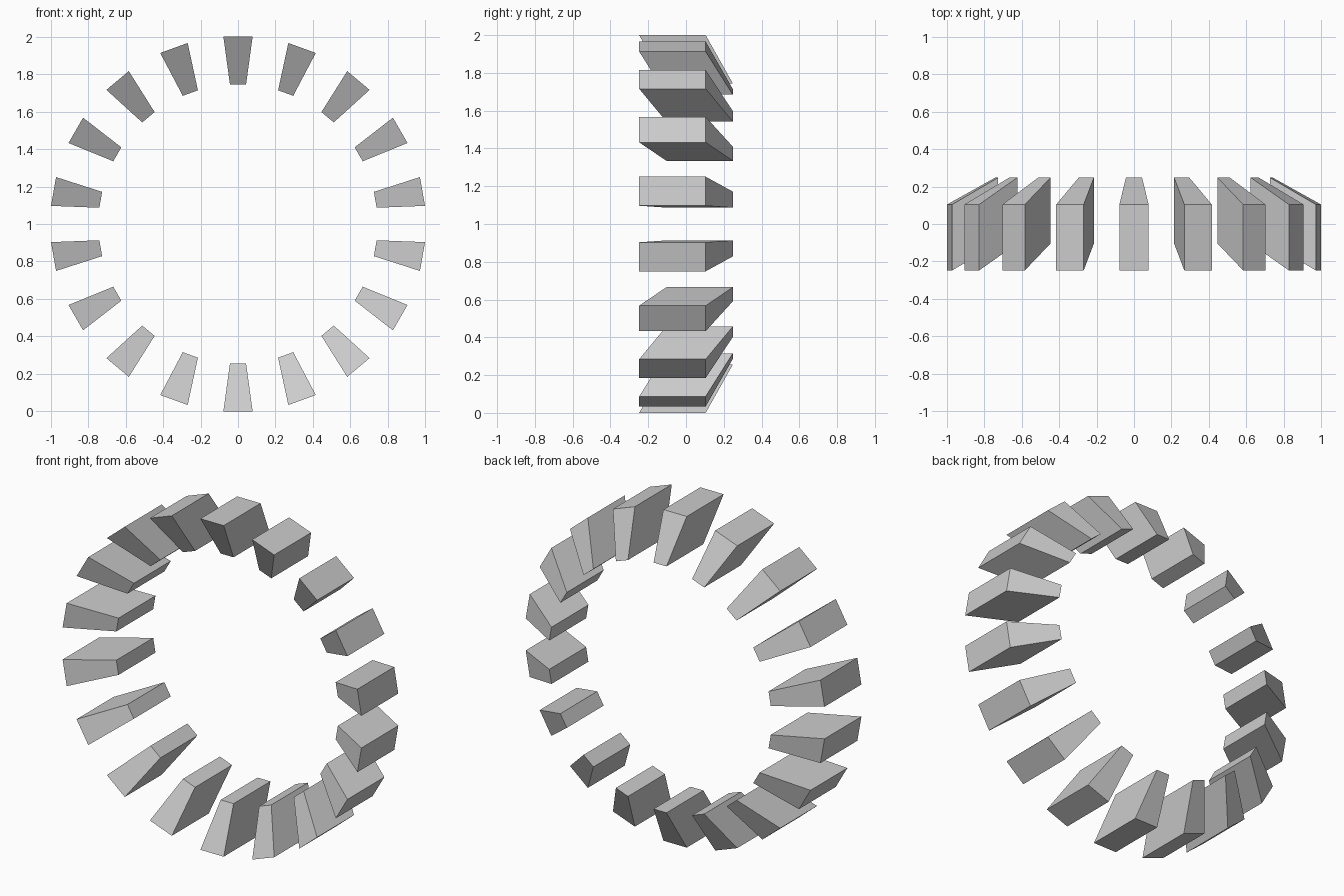
import bpy
import bmesh
from math import radians

if "Cube" in bpy.data.objects:
    bpy.data.objects.remove(bpy.data.objects["Cube"])

COUNT = 18
R_OUT, R_IN = 1.0, 0.744        # radii of outer and inner block faces
W_OUT, W_IN = 0.078, 0.043      # half widths at those radii


def block_mesh():
    # Tapered block leaning backwards towards the ring centre
    bm = bmesh.new()

    def face_corners(r, w, y0, y1):
        return [bm.verts.new(c) for c in
                ((-w, y0, r), (w, y0, r), (w, y1, r), (-w, y1, r))]

    outer = face_corners(R_OUT, W_OUT, -0.248, 0.104)
    inner = face_corners(R_IN, W_IN, -0.104, 0.248)
    bm.faces.new(outer)
    bm.faces.new(inner[::-1])
    for i in range(4):
        j = (i + 1) % 4
        bm.faces.new((outer[i], inner[i], inner[j], outer[j]))
    bmesh.ops.recalc_face_normals(bm, faces=bm.faces[:])
    mesh = bpy.data.meshes.new("ring_block")
    bm.to_mesh(mesh)
    bm.free()
    return mesh


# Ring of identical blocks standing upright around the y axis
mesh = block_mesh()
for i in range(COUNT):
    block = bpy.data.objects.new(f"ring_block_{i + 1:02d}", mesh)
    block.location = (0, 0, 1)
    block.rotation_euler = (0, radians(i * 360 / COUNT), 0)
    bpy.context.collection.objects.link(block)
